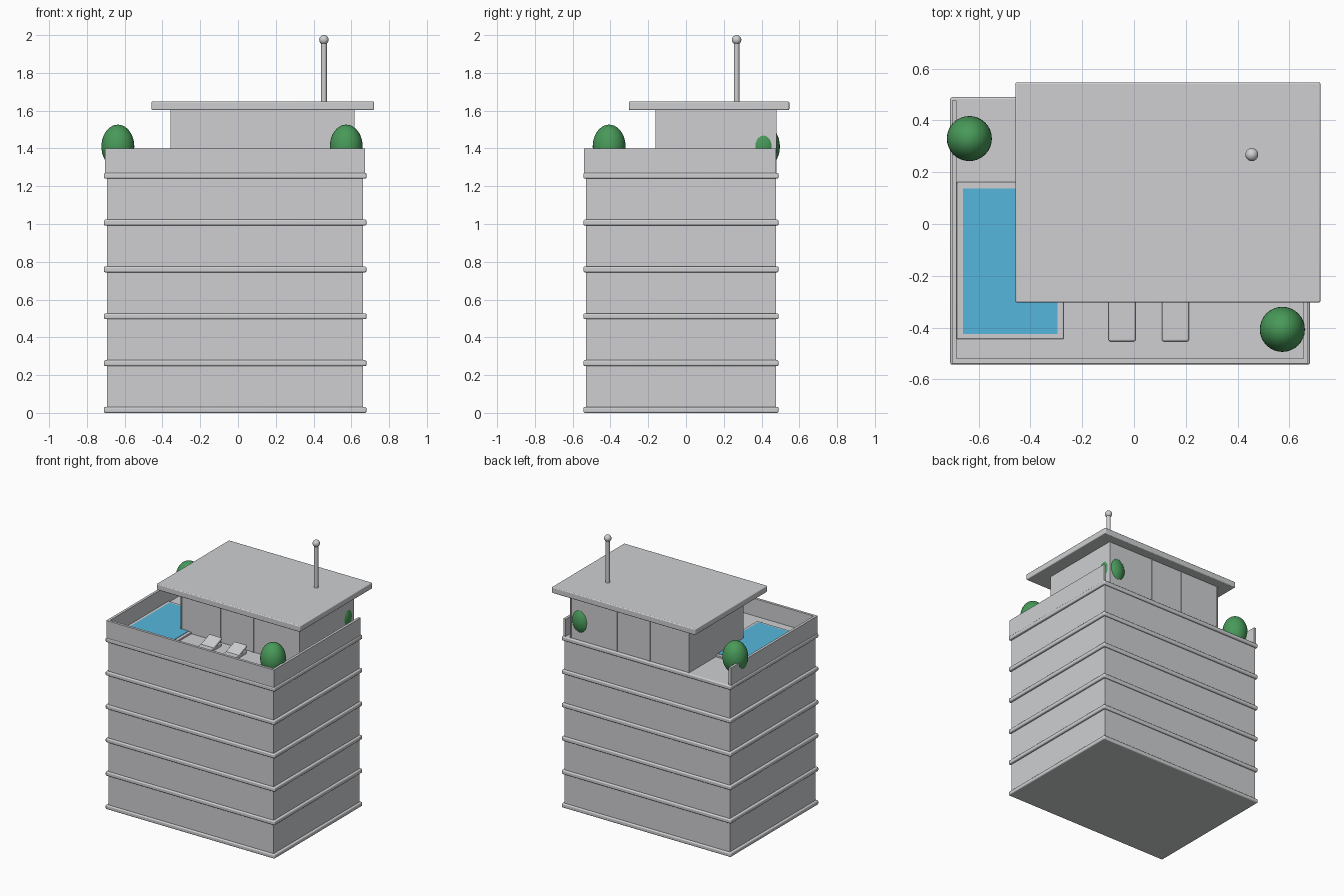
import bpy
from math import radians

cube = bpy.data.objects.get("Cube")
if cube:
    bpy.data.objects.remove(cube, do_unlink=True)


def material(name, rgb):
    mat = bpy.data.materials.new(name)
    mat.use_nodes = True
    mat.diffuse_color = (*rgb, 1)
    mat.node_tree.nodes["Principled BSDF"].inputs["Base Color"].default_value = (*rgb, 1)
    return mat


CONCRETE = material("pale concrete", (0.62, 0.625, 0.64))
WATER = material("pool blue", (0.09, 0.47, 0.72))
LEAF = material("leaf green", (0.065, 0.32, 0.10))


def finish(name, mat, smooth=False):
    obj = bpy.context.object
    obj.name = name
    obj.data.materials.append(mat)
    if smooth:
        bpy.ops.object.shade_smooth_by_angle(angle=radians(40))
    return obj


def box(name, x, y, z, mat=CONCRETE, bevel=0, tilt=0):
    """Box from (low, high) ranges, with optional rounded edges and tilt about x."""
    ranges = (x, y, z)
    bpy.ops.mesh.primitive_cube_add(size=1, location=[(a + b) / 2 for a, b in ranges])
    obj = bpy.context.object
    obj.scale = [b - a for a, b in ranges]
    bpy.ops.object.transform_apply(location=False, rotation=False, scale=True)
    obj.rotation_euler.x = radians(tilt)
    finish(name, mat)
    if bevel:
        mod = obj.modifiers.new("rounded_edges", 'BEVEL')
        mod.width = bevel
        mod.segments = 3
        bpy.ops.object.shade_smooth_by_angle(angle=radians(40))
    return obj


def ball(name, place, radius, height, mat):
    bpy.ops.mesh.primitive_uv_sphere_add(segments=32, ring_count=20, radius=1, location=place)
    bpy.context.object.scale = (radius, radius, height)
    bpy.ops.object.transform_apply(location=False, rotation=False, scale=True)
    return finish(name, mat, True)


# Tower body and floor slabs
box("tower_body", (-0.693, 0.663), (-0.53, 0.476), (0.01, 1.26))
for i in range(6):
    z = 0.248 * i
    box(f"floor_slab_{i}", (-0.71, 0.68), (-0.543, 0.49), (z, z + 0.031), bevel=0.008)

# Parapet on three sides, open at the back
box("parapet_front", (-0.704, 0.673), (-0.539, -0.52), (1.26, 1.4))
box("parapet_right", (-0.704, -0.685), (-0.539, 0.477), (1.26, 1.4))
box("parapet_left", (0.654, 0.673), (-0.539, 0.477), (1.26, 1.4))

# Penthouse with mullions showing on front and back
box("penthouse", (-0.357, 0.617), (-0.157, 0.473), (1.26, 1.61))
for x in (-0.354, -0.034, 0.236, 0.614):
    box("mullion", (x - 0.004, x + 0.004), (-0.162, 0.478), (1.26, 1.61))
box("penthouse_roof", (-0.458, 0.72), (-0.303, 0.547), (1.603, 1.648), bevel=0.006)

# Antenna
bpy.ops.mesh.primitive_cylinder_add(vertices=24, radius=0.015, depth=0.35,
                                    location=(0.455, 0.268, 1.805))
finish("antenna_mast", CONCRETE, True)
ball("antenna_ball", (0.455, 0.268, 1.975), 0.025, 0.025, CONCRETE)

# Pool
box("pool_rim", (-0.685, -0.272), (-0.445, 0.162), (1.26, 1.283), bevel=0.004)
box("pool_water", (-0.66, -0.295), (-0.424, 0.138), (1.278, 1.286), WATER)

# Sun loungers
for x in (-0.046, 0.16):
    box("lounger_seat", (x - 0.052, x + 0.052), (-0.453, -0.2), (1.265, 1.295), bevel=0.006)
    box("lounger_back", (x - 0.052, x + 0.052), (-0.3, -0.19), (1.295, 1.315), bevel=0.006, tilt=20)

# Rounded shrubs
for i, (x, y) in enumerate([(-0.636, 0.33), (0.573, -0.407), (0.543, 0.41)]):
    ball(f"shrub_{i}", (x, y, 1.41), 0.087, 0.116, LEAF)
